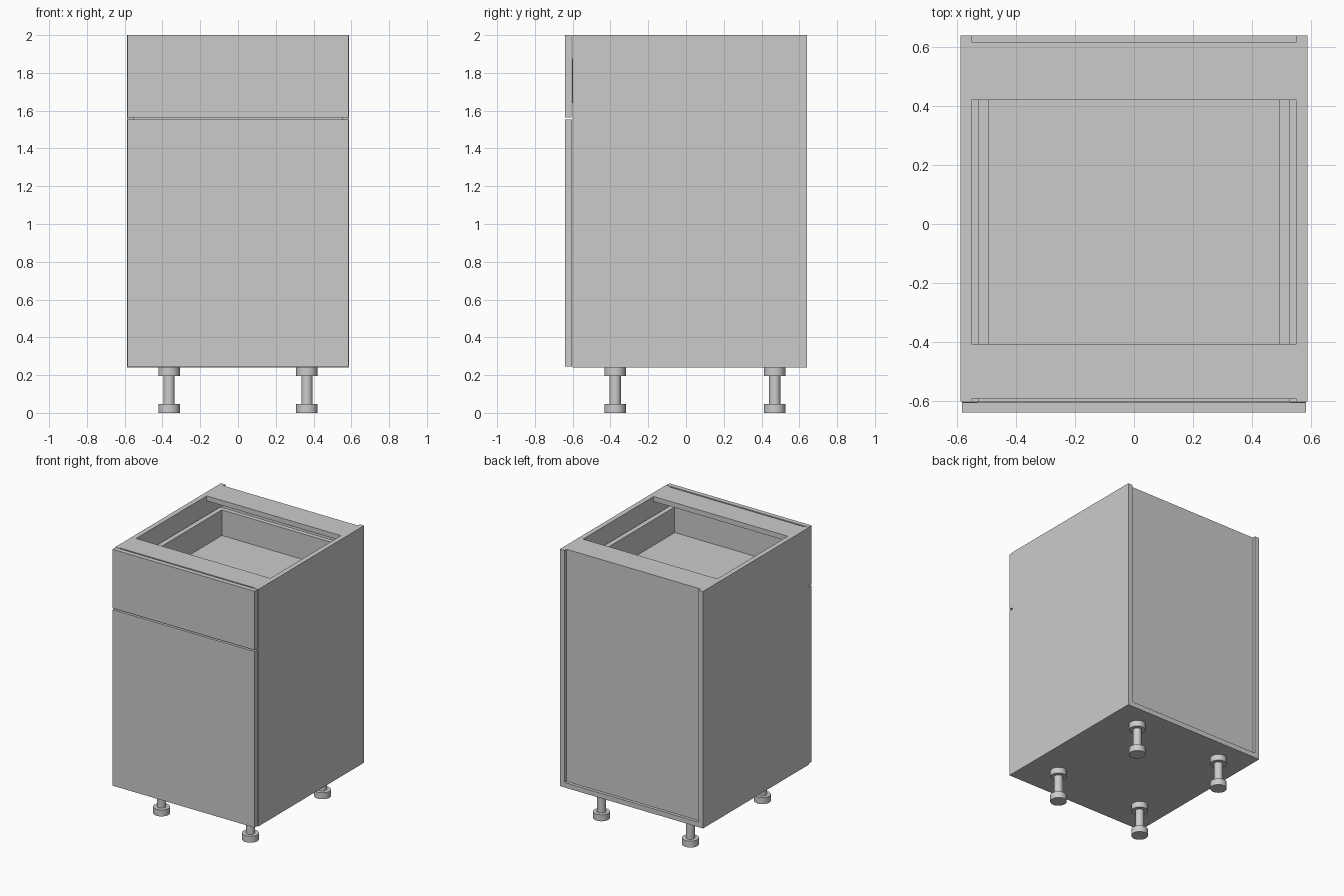
import bpy, bmesh
from mathutils import Matrix

if "Cube" in bpy.data.objects:
    bpy.data.objects.remove(bpy.data.objects["Cube"])


def box(name, x, y, z):
    bm = bmesh.new()
    bmesh.ops.create_cube(bm, size=1)
    for v in bm.verts:
        v.co = [(a + b) / 2 + c * (b - a) for (a, b), c in zip((x, y, z), v.co)]
    me = bpy.data.meshes.new(name)
    bm.to_mesh(me)
    bm.free()
    ob = bpy.data.objects.new(name, me)
    bpy.context.collection.objects.link(ob)
    return ob


def foot(name, x, y):
    # floor pad, stem and top flange in one mesh
    bm = bmesh.new()
    for r, z0, z1 in ((0.057, 0, 0.048), (0.03, 0.048, 0.195), (0.057, 0.195, 0.24)):
        bmesh.ops.create_cone(bm, cap_ends=True, segments=40, radius1=r, radius2=r,
                              depth=z1 - z0, matrix=Matrix.Translation((x, y, (z0 + z1) / 2)))
    me = bpy.data.meshes.new(name)
    bm.to_mesh(me)
    bm.free()
    ob = bpy.data.objects.new(name, me)
    bpy.context.collection.objects.link(ob)
    bpy.ops.object.select_all(action='DESELECT')
    bpy.context.view_layer.objects.active = ob
    ob.select_set(True)
    bpy.ops.object.shade_smooth_by_angle()


W = 0.588   # half width
I = 0.551   # half width inside the side panels
T = 0.037   # board thickness

# Carcass
for s, side in ((-1, "left"), (1, "right")):
    xs = sorted((s * I, s * W))
    box(side + "_side_panel", xs, (-0.602, 0.64), (0.24, 2))
    # Drawer box sides
    box(side + "_drawer_side", sorted((s * 0.493, s * 0.53)), (-0.604, 0.55), (1.64, 1.875))
    # Feet
    foot(side + "_front_foot", s * 0.365, -0.375)
    foot(side + "_back_foot", s * 0.365, 0.47)
box("bottom_panel", (-I, I), (-0.602, 0.64), (0.24, 0.24 + T))
box("back_panel", (-I, I), (0.598, 0.617), (0.24 + T, 2 - T))
box("front_top_rail", (-I, I), (-0.594, -0.408), (2 - T, 2))
box("back_top_rail", (-I, I), (0.42, 0.617), (2 - T, 2))

# Drawer box ends and floor
box("drawer_box_front", (-0.493, 0.493), (-0.604, -0.572), (1.64, 1.875))
box("drawer_box_back", (-0.493, 0.493), (0.515, 0.55), (1.64, 1.875))
box("drawer_floor", (-0.493, 0.493), (-0.572, 0.515), (1.66, 1.685))

# Fronts, separated by a narrow gap
box("drawer_front", (-0.584, 0.584), (-0.64, -0.605), (1.563, 2))
box("door", (-0.584, 0.584), (-0.64, -0.604), (0.245, 1.552))
